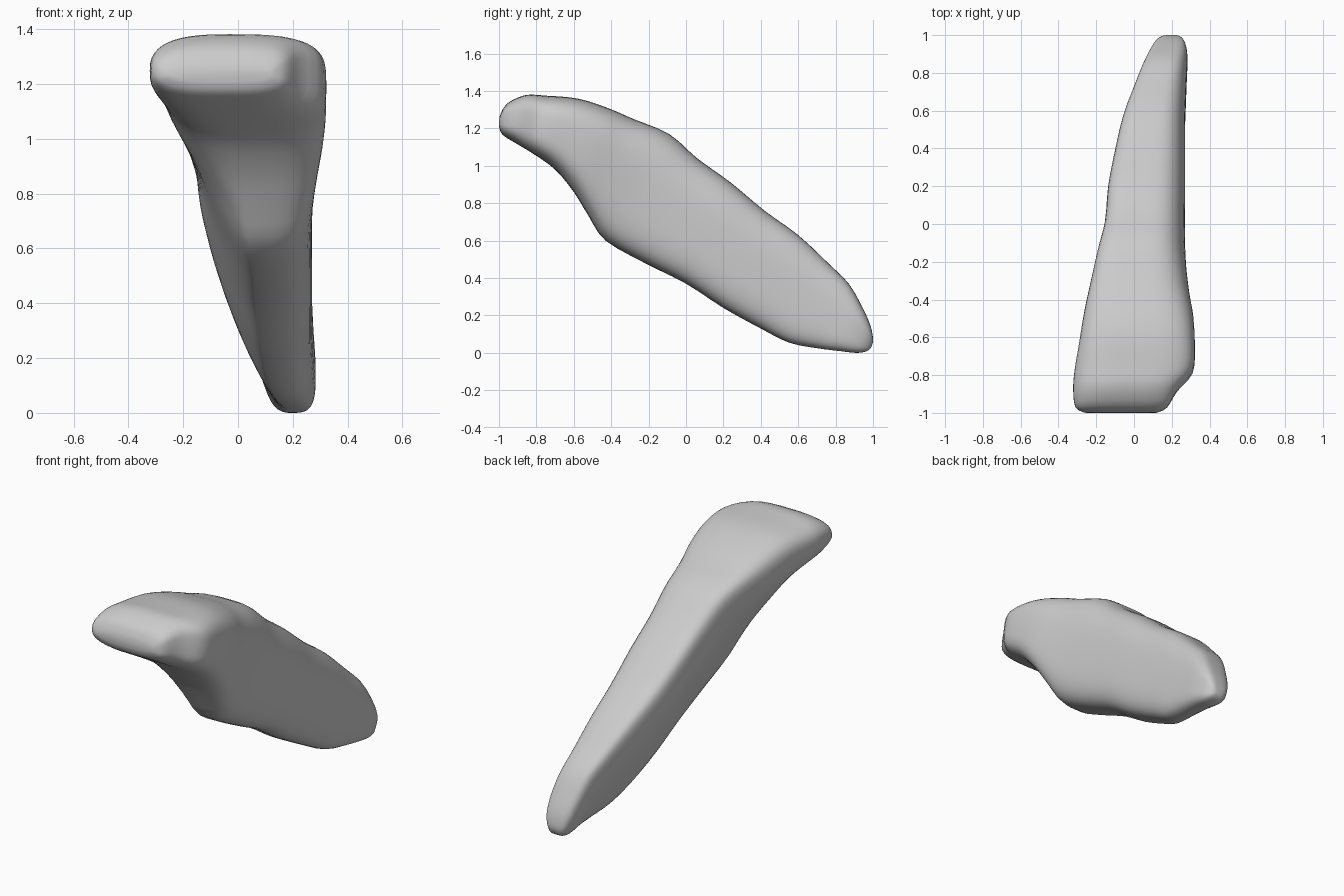
import bpy, bmesh, math

# Slices down the slanted wedge: lower y, lower z, upper y, upper z, left x, right x, left skew
STATIONS = [
    (-1.00, 1.21, -0.998, 1.26, -0.26, 0.12, 0.0),
    (-0.98, 1.165, -0.96, 1.33, -0.31, 0.175, 0.0),
    (-0.90, 1.115, -0.86, 1.378, -0.322, 0.23, 0.0),
    (-0.81, 1.06, -0.75, 1.375, -0.315, 0.312, 0.05),
    (-0.70, 0.98, -0.58, 1.36, -0.29, 0.322, 0.10),
    (-0.60, 0.86, -0.42, 1.31, -0.265, 0.315, 0.15),
    (-0.52, 0.73, -0.28, 1.25, -0.235, 0.295, 0.20),
    (-0.43, 0.60, -0.09, 1.17, -0.195, 0.277, 0.22),
    (-0.22, 0.48, 0.06, 1.04, -0.155, 0.27, 0.22),
    (0.00, 0.37, 0.24, 0.91, -0.138, 0.27, 0.22),
    (0.20, 0.24, 0.42, 0.76, -0.103, 0.27, 0.22),
    (0.40, 0.13, 0.60, 0.63, -0.06, 0.27, 0.22),
    (0.55, 0.055, 0.76, 0.48, 0.00, 0.275, 0.22),
    (0.70, 0.025, 0.87, 0.37, 0.045, 0.28, 0.20),
    (0.82, 0.01, 0.94, 0.25, 0.08, 0.283, 0.15),
    (0.91, 0.00, 0.985, 0.15, 0.11, 0.27, 0.08),
    (0.965, 0.008, 1.00, 0.08, 0.14, 0.245, 0.0),
    (0.988, 0.025, 0.998, 0.05, 0.17, 0.22, 0.0),
]
SIDES, STEPS = 48, 3


def spline(a, b, c, d, t):
    return 0.5 * (2 * b + (c - a) * t + (2 * a - 5 * b + 4 * c - d) * t ** 2
                  + (3 * b - a - 3 * c + d) * t ** 3)


def smooth_stations():
    out, n = [], len(STATIONS)
    for i in range(n - 1):
        rows = [STATIONS[max(0, min(n - 1, i + k))] for k in (-1, 0, 1, 2)]
        for s in range(STEPS):
            out.append([spline(*vals, s / STEPS) for vals in zip(*rows)])
    return out + [list(STATIONS[-1])]


def ring(bm, station):
    # Rounded section: flat right face, full upper left shoulder, left side tapering to the keel
    y0, z0, y1, z1, xl, xr, skew = station
    verts = []
    for k in range(SIDES):
        a = 2 * math.pi * k / SIDES
        c, s = math.cos(a), math.sin(a)
        if c > 0:
            n = 3.6 - 3 * skew if s > 0 else 3.6
        else:
            n = 2.7 + 1.5 * skew if s > 0 else 2.7 - 5.8 * skew
        u = math.copysign(abs(c) ** (2 / n), c)
        v = math.copysign(abs(s) ** (2 / n), s)
        t = (v + 1) / 2 + (skew * (1 - v * v) if c < 0 else 0)
        # Ease the skew in across the section so the left flank joins the right face cleanly
        verts.append(bm.verts.new(((xl + xr) / 2 + u * (xr - xl) / 2,
                                   y0 + (y1 - y0) * t, z0 + (z1 - z0) * t)))
    return verts


# Wedge body
bm = bmesh.new()
rings = [ring(bm, s) for s in smooth_stations()]
for a, b in zip(rings, rings[1:]):
    for k in range(SIDES):
        j = (k + 1) % SIDES
        bm.faces.new((a[k], a[j], b[j], b[k]))
# End caps
for r in (rings[0], rings[-1]):
    bm.faces.new(r)
bmesh.ops.recalc_face_normals(bm, faces=bm.faces)
mesh = bpy.data.meshes.new("wedge_body")
bm.to_mesh(mesh)
bm.free()
body = bpy.data.objects.new("wedge_body", mesh)
bpy.context.collection.objects.link(body)
bpy.context.view_layer.objects.active = body
body.select_set(True)
bpy.ops.object.shade_smooth_by_angle(angle=math.radians(50))
